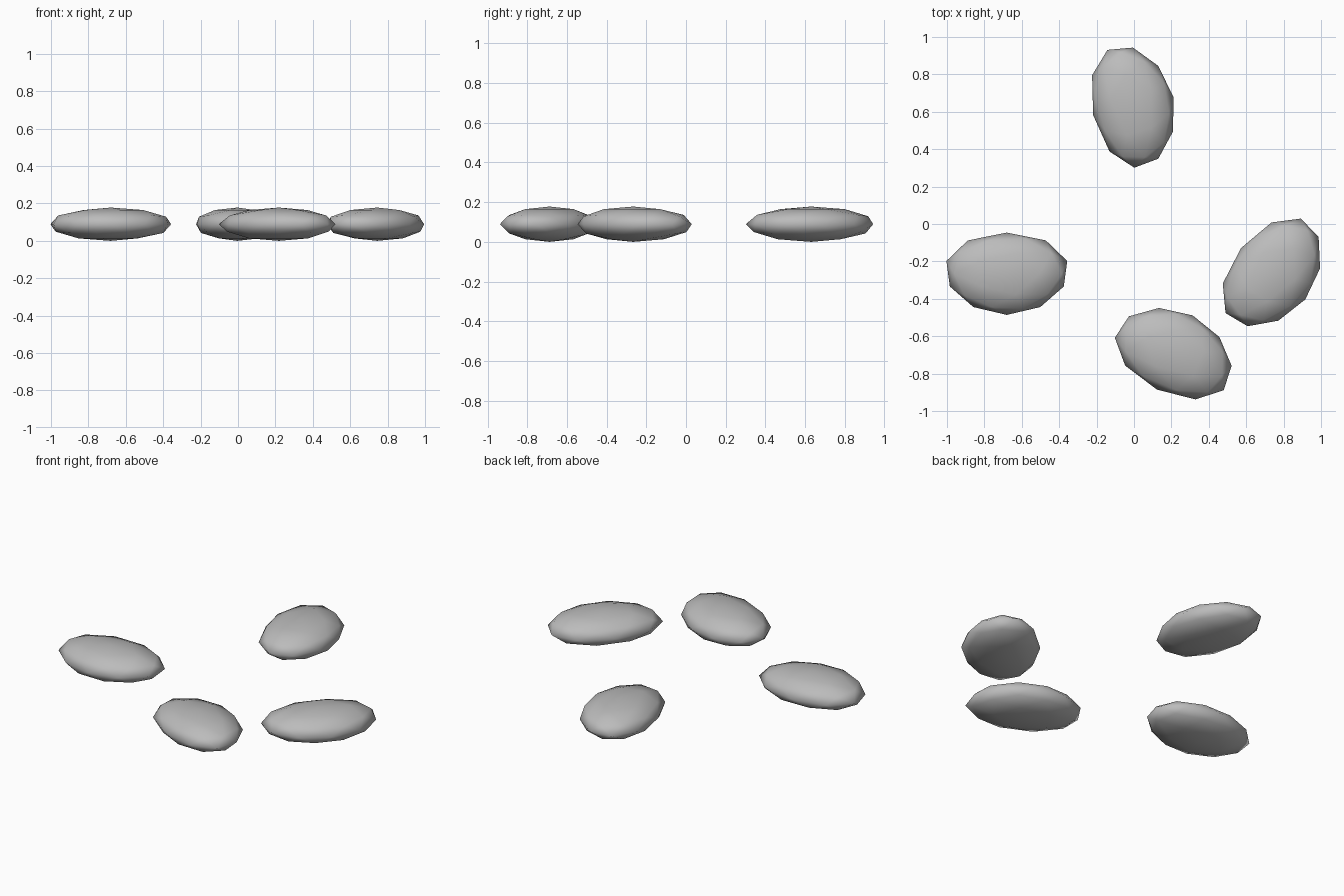
import bpy
import math

if "Cube" in bpy.data.objects:
    bpy.data.objects.remove(bpy.data.objects["Cube"])

# Single grey stone colour
grey = bpy.data.materials.new("stone_grey")
grey.diffuse_color = (0.5, 0.5, 0.5, 1.0)
grey.use_nodes = True
grey.node_tree.nodes["Principled BSDF"].inputs["Base Color"].default_value = grey.diffuse_color

HALF_LENGTH, HALF_WIDTH, HALF_HEIGHT = 0.33, 0.22, 0.089


def add_stone(name, x, y, turn):
    """Flat low-poly pebble, a little longer along one flank."""
    bpy.ops.mesh.primitive_ico_sphere_add(subdivisions=2, radius=1)
    stone = bpy.context.object
    stone.name = name
    for v in stone.data.vertices:
        v.co.x *= HALF_LENGTH * (1 + 0.095 * v.co.y)
        v.co.y *= HALF_WIDTH
        v.co.z *= HALF_HEIGHT
    stone.location = (x, y, HALF_HEIGHT)
    stone.rotation_euler.z = turn
    stone.data.materials.append(grey)
    bpy.ops.object.shade_smooth()


# Four scattered stones, each turned a further seventh of a circle
places = [("left_stone", -0.68, -0.266), ("right_stone", 0.744, -0.266),
          ("back_stone", -0.004, 0.631), ("front_stone", 0.218, -0.687)]
for i, (name, x, y) in enumerate(places):
    add_stone(name, x, y, i * math.tau / 7)
